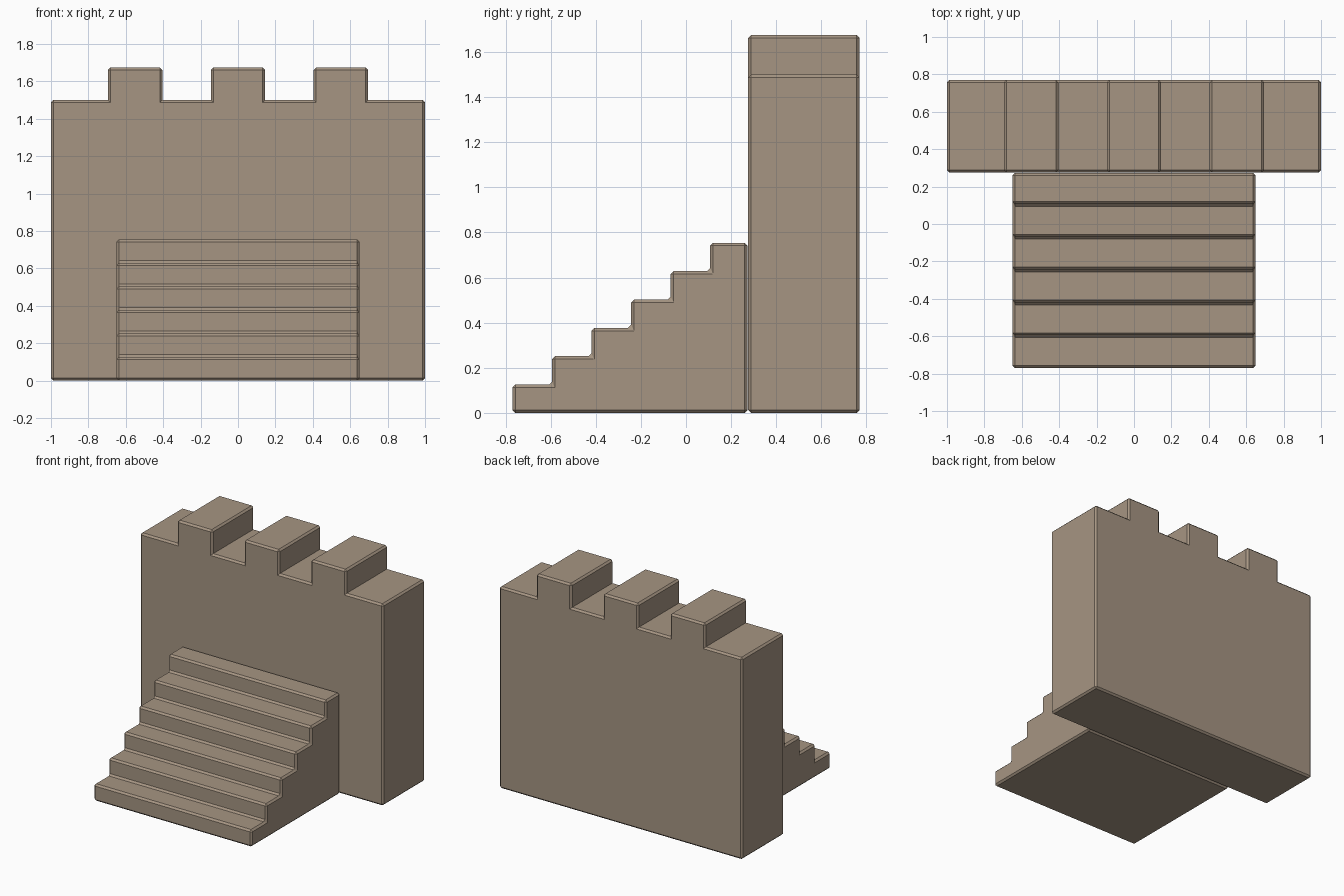
import bpy
import bmesh

if "Cube" in bpy.data.objects:
    bpy.data.objects.remove(bpy.data.objects["Cube"])

stone = bpy.data.materials.new("warm grey stone")
stone.diffuse_color = (0.38, 0.30, 0.225, 1)
stone.use_nodes = True
stone.node_tree.nodes["Principled BSDF"].inputs["Base Color"].default_value = stone.diffuse_color


def extruded(name, profile, direction, bevel, bevel_inner):
    """Extrude a closed profile into a solid and chamfer its sharp edges."""
    bm = bmesh.new()
    face = bm.faces.new([bm.verts.new(p) for p in profile])
    result = bmesh.ops.extrude_face_region(bm, geom=[face], use_keep_orig=True)
    moved = [g for g in result["geom"] if isinstance(g, bmesh.types.BMVert)]
    bmesh.ops.translate(bm, verts=moved, vec=direction)
    bmesh.ops.recalc_face_normals(bm, faces=bm.faces[:])
    edges = [e for e in bm.edges if bevel_inner or e.is_convex]
    bmesh.ops.bevel(bm, geom=edges, offset=bevel, segments=1,
                    profile=0.5, affect='EDGES', clamp_overlap=True)
    bmesh.ops.recalc_face_normals(bm, faces=bm.faces[:])
    mesh = bpy.data.meshes.new(name)
    bm.to_mesh(mesh)
    bm.free()
    mesh.materials.append(stone)
    obj = bpy.data.objects.new(name, mesh)
    bpy.context.collection.objects.link(obj)
    return obj


# Wall: a slab whose top outline rises into three battlements
low, high, half = 1.5, 1.675, 0.145
outline = [(-1, 0), (-1, low)]
for cx in (-0.55, 0, 0.55):
    outline += [(cx - half, low), (cx - half, high),
                (cx + half, high), (cx + half, low)]
outline += [(1, low), (1, 0)]
extruded("battlement_wall", [(x, 0.275, z) for x, z in outline],
         (0, 0.495, 0), 0.013, False)

# Staircase: six equal steps climbing to the wall
steps, depth, rise, front = 6, 0.1755, 0.1257, -0.77
outline = [(front, 0)]
for i in range(steps):
    y = front + i * depth
    back = 0.273 if i == steps - 1 else y + depth
    outline += [(y, (i + 1) * rise), (back, (i + 1) * rise)]
    if i < steps - 1:
        continue
    outline.append((back, 0))
extruded("staircase", [(-0.65, y, z) for y, z in outline],
         (1.3, 0, 0), 0.013, True)
